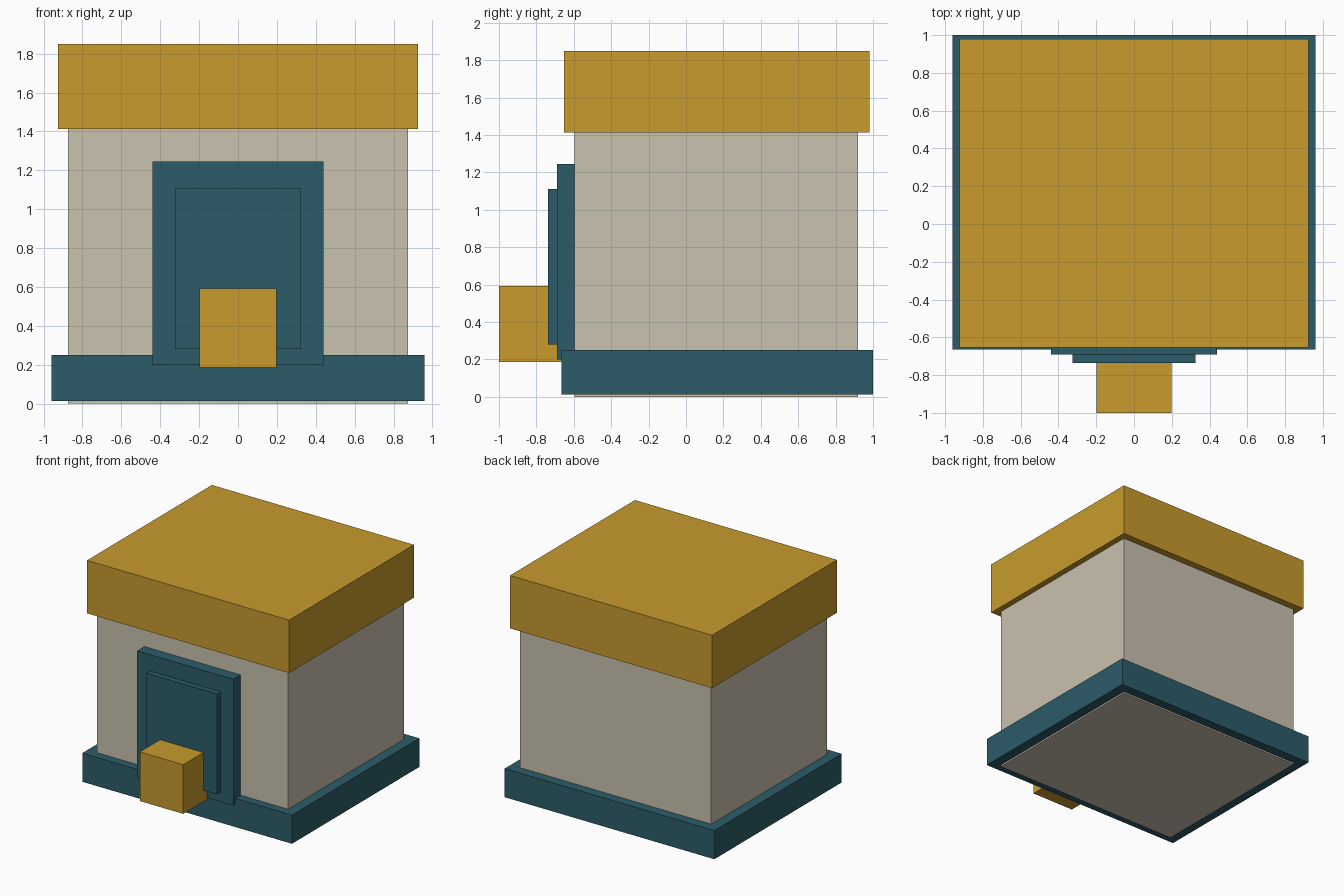
import bpy

if "Cube" in bpy.data.objects:
    bpy.data.objects.remove(bpy.data.objects["Cube"])


def material(name, rgb):
    m = bpy.data.materials.new(name)
    m.diffuse_color = (*rgb, 1.0)
    m.use_nodes = True
    m.node_tree.nodes["Principled BSDF"].inputs["Base Color"].default_value = m.diffuse_color
    return m


gold = material("gold", (0.578, 0.328, 0.026))
stone = material("stone", (0.591, 0.539, 0.429))
teal = material("teal", (0.025, 0.107, 0.138))


def box(name, half_x, y, z, mat):
    """Box centred on x = 0, spanning the given y and z ranges."""
    bpy.ops.mesh.primitive_cube_add(size=1)
    ob = bpy.context.object
    ob.name = name
    ob.location = (0, (y[0] + y[1]) / 2, (z[0] + z[1]) / 2)
    ob.scale = (2 * half_x, y[1] - y[0], z[1] - z[0])
    bpy.ops.object.transform_apply(location=True, rotation=False, scale=True)
    ob.data.materials.append(mat)
    return ob


# Main block with its plinth and cap
box("body", 0.875, (-0.595, 0.92), (0.0, 1.42), stone)
box("plinth", 0.96, (-0.665, 1.0), (0.013, 0.25), teal)
box("roof", 0.925, (-0.653, 0.98), (1.412, 1.85), gold)

# Doorway on the front, stepping outwards
box("door_frame", 0.44, (-0.69, -0.59), (0.2, 1.245), teal)
box("door_panel", 0.325, (-0.737, -0.68), (0.28, 1.11), teal)
box("front_block", 0.198, (-1.0, -0.66), (0.185, 0.592), gold)
